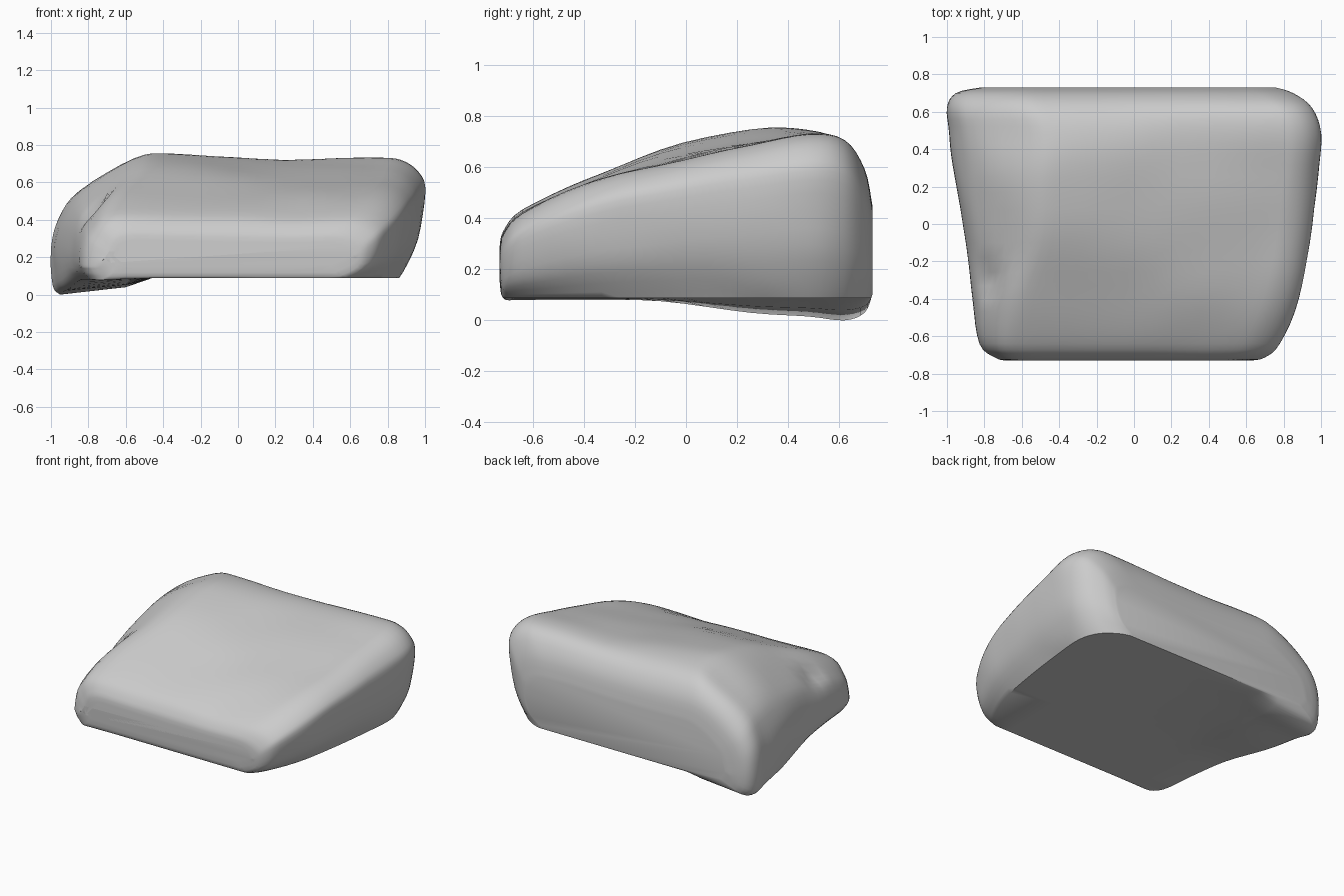
import bpy, bmesh, math
from mathutils import Vector, noise

if "Cube" in bpy.data.objects:
    bpy.data.objects.remove(bpy.data.objects["Cube"])

# Stations front to back: y, left x, right x, left base z, left top z, right top z, left bevel width
STATIONS = [
    (-.73, -.69, .63, .15, .29, .28, .08),
    (-.715, -.745, .70, .085, .35, .34, .10),
    (-.64, -.83, .78, .08, .435, .42, .14),
    (-.40, -.86, .88, .08, .545, .535, .20),
    (-.10, -.90, .94, .075, .665, .62, .33),
    (.25, -.955, .985, .03, .745, .69, .40),
    (.48, -.985, 1.0, .015, .745, .735, .43),
    (.62, -1.0, .95, .0, .70, .71, .40),
    (.70, -.95, .85, .03, .59, .60, .33),
    (.73, -.82, .76, .10, .44, .46, .25),
]


def smooth_path(points, steps):
    """Catmull-Rom through points of any dimension, ends kept."""
    pts = [Vector(p) for p in points]
    pts = [pts[0]] + pts + [pts[-1]]
    out = []
    for i in range(1, len(pts) - 2):
        a, b, c, d = pts[i - 1:i + 3]
        for s in range(steps):
            t = s / steps
            out.append(.5 * (2 * b + (c - a) * t + (2 * a - 5 * b + 4 * c - d) * t * t
                             + (3 * b - a - 3 * c + d) * t ** 3))
    return out + [pts[-1]]


def section(st):
    """Closed outline of the stone at one station, crisp along the base."""
    y, xl, xr, zb, tl, tr, c = st
    zr = max(zb, .088)
    outline = [
        (xl + .05, zb), (xl + .01, zb + .05), (xl, max(.36 * tl, zb + .08)),
        (xl + .10 * c, .58 * tl), (xl + .34 * c, .75 * tl), (xl + c, .97 * tl),
        (xl + c + .2, tl), (.1, .49 * (tl + tr)), (xr - .3, .99 * tr),
        (xr - .13, .98 * tr), (xr - .03, .89 * tr), (xr, .75 * tr),
        (xr - .04, max(.4 * tr, zr + .05)), (xr - .14, zr)]
    ring = smooth_path(outline, 4)
    ring += [Vector((x, zr)) for x in (.45, .1, -.46)]
    ring.append(Vector((-.6, .55 * zb + .45 * zr)))
    return [Vector((p.x, y, p.y)) for p in ring]


def weather(p):
    """Gentle unevenness plus one chip on the left front shoulder."""
    if p.z > .12:
        p = p + Vector((0, 0, .010 * noise.noise(p * 3.2)))
        p.x += .008 * noise.noise(p * 4 + Vector((7, 3, 1)))
        chip = math.exp(-((p - Vector((-.80, -.30, .46))).length / .08) ** 2)
        p += Vector((.03, 0, -.03)) * chip
    p.z = max(p.z, 0)
    return p


# Stone body: loft of the sections with capped ends
bm = bmesh.new()
rings = [[bm.verts.new(weather(p)) for p in section(st)] for st in smooth_path(STATIONS, 4)]
n = len(rings[0])
for a, b in zip(rings, rings[1:]):
    for i in range(n):
        j = (i + 1) % n
        bm.faces.new((a[i], a[j], b[j], b[i]))
for ring in (rings[0], rings[-1]):
    bm.faces.new(ring)
bmesh.ops.recalc_face_normals(bm, faces=bm.faces)
mesh = bpy.data.meshes.new("stone_slab")
bm.to_mesh(mesh)
bm.free()
stone = bpy.data.objects.new("stone_slab", mesh)
bpy.context.collection.objects.link(stone)

bpy.context.view_layer.objects.active = stone
stone.select_set(True)
bpy.ops.object.shade_smooth_by_angle(angle=math.radians(50))
